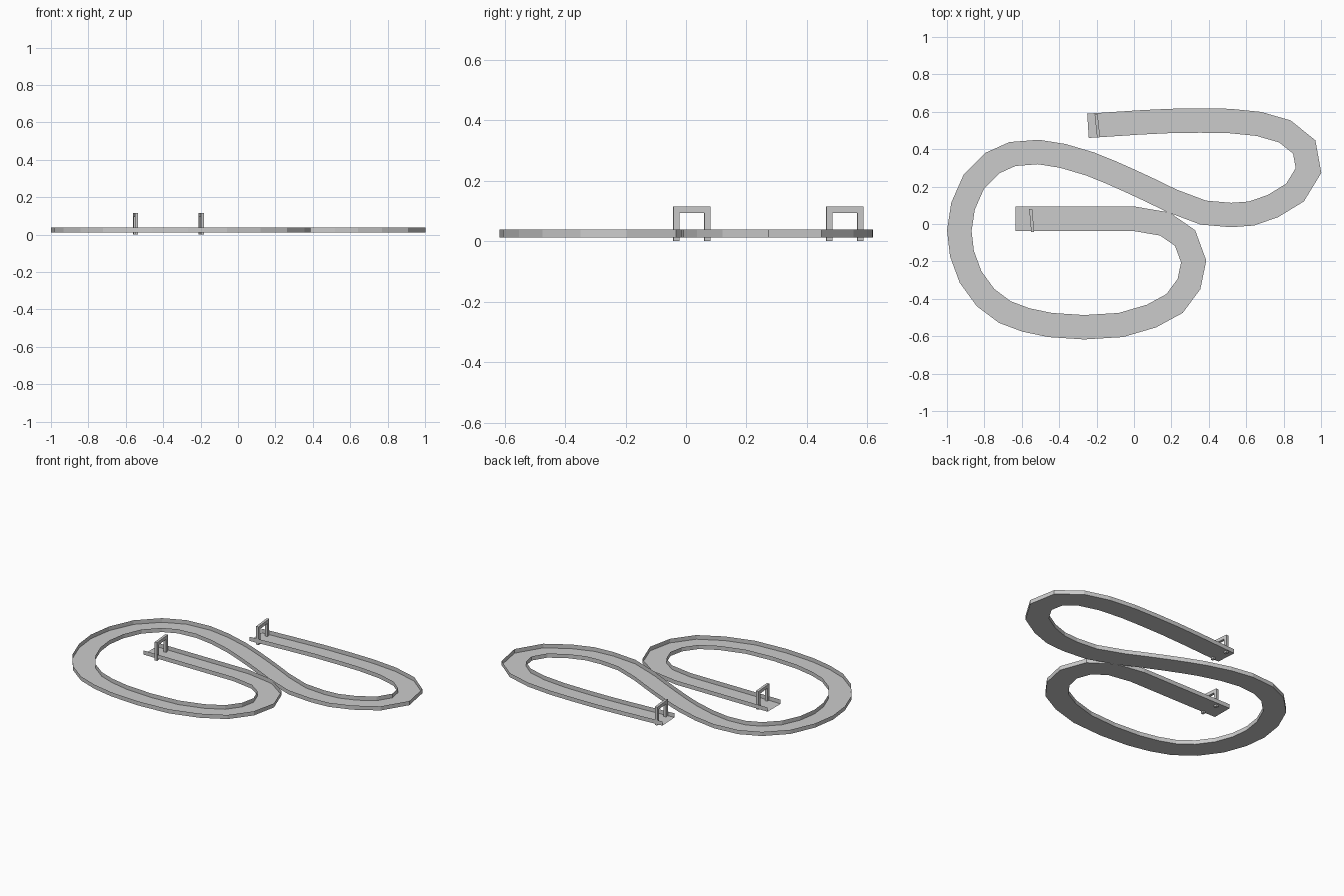
import bpy, bmesh, math
from mathutils import Vector, Matrix

if "Cube" in bpy.data.objects:
    bpy.data.objects.remove(bpy.data.objects["Cube"])

FLOOR_Z, LIP_Z, HALF_W = 0.012, 0.038, 0.065

# Centre line of the winding track
path = [(-.633, .028), (0, .028), (.165, 0), (.273, -.075), (.319, -.2),
        (.294, -.321), (.217, -.425), (.094, -.492), (-.07, -.54),
        (-.267, -.552), (-.449, -.54), (-.578, -.513), (-.69, -.471),
        (-.794, -.393), (-.874, -.283), (-.92, -.158), (-.934, -.035),
        (-.914, .096), (-.856, .227), (-.757, .326), (-.65, .374),
        (-.511, .385), (-.38, .364), (-.235, .321), (-.128, .278),
        (-.02, .23), (.096, .176), (.2, .125), (.37, .061), (.519, .048),
        (.628, .056), (.743, .096), (.861, .168), (.933, .286), (.91, .412),
        (.807, .495), (.668, .535), (.508, .551), (.353, .553),
        (.193, .551), (.03, .543), (-.246, .525)]


def finish(bm, name):
    mesh = bpy.data.meshes.new(name)
    bm.to_mesh(mesh)
    bm.free()
    obj = bpy.data.objects.new(name, mesh)
    bpy.context.collection.objects.link(obj)
    return obj


# Track: open channel section swept along the path with mitred corners
def build_track():
    pts = [Vector(p) for p in path]
    section = [(HALF_W, LIP_Z), (HALF_W, FLOOR_Z),
               (-HALF_W, FLOOR_Z), (-HALF_W, LIP_Z)]
    bm = bmesh.new()
    rows = []
    for i, p in enumerate(pts):
        a = (p - pts[i - 1]).normalized() if i else None
        b = (pts[i + 1] - p).normalized() if i < len(pts) - 1 else None
        a, b = a or b, b or a
        t = (a + b).normalized()
        side = Vector((-t.y, t.x)) / t.dot(a)
        rows.append([bm.verts.new((*(p + side * s), z)) for s, z in section])
    for r, q in zip(rows, rows[1:]):
        for k in range(3):
            bm.faces.new((r[k], r[k + 1], q[k + 1], q[k]))
    return finish(bm, "track")


# Gate: square arch whose feet reach the ground
def build_gate(name, x, y, angle):
    w, t, d, h = 0.062, 0.021, 0.008, 0.115
    outline = [(-w, 0), (-w + t, 0), (-w + t, h - t), (w - t, h - t),
               (w - t, 0), (w, 0), (w, h), (-w, h)]
    bm = bmesh.new()
    face = bm.faces.new([bm.verts.new((-d, a, z)) for a, z in outline])
    ext = bmesh.ops.extrude_face_region(bm, geom=[face])
    moved = [v for v in ext["geom"] if isinstance(v, bmesh.types.BMVert)]
    bmesh.ops.translate(bm, verts=moved, vec=(2 * d, 0, 0))
    bmesh.ops.recalc_face_normals(bm, faces=bm.faces)
    obj = finish(bm, name)
    obj.matrix_world = (Matrix.Translation((x, y, 0))
                        @ Matrix.Rotation(math.radians(angle), 4, "Z"))
    return obj


build_track()
build_gate("start_gate", -.547, .019, 5)
build_gate("finish_gate", -.196, .525, 6)
